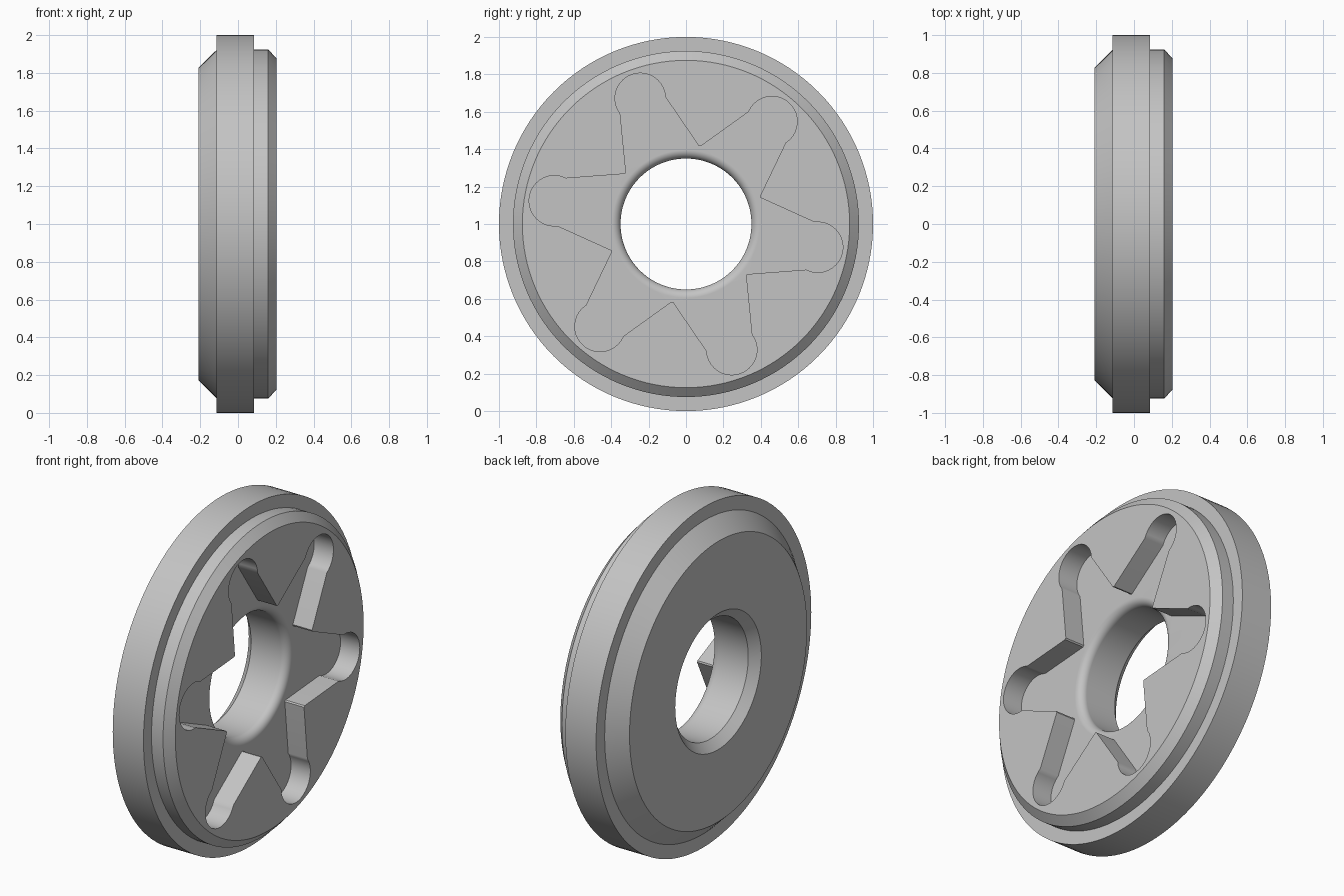
import bpy
import bmesh
from math import cos, sin, pi, radians, atan2
from mathutils import Vector

cube = bpy.data.objects.get("Cube")
if cube:
    bpy.data.objects.remove(cube, do_unlink=True)

SEGMENTS = 128
FLOOR, FACE = 0.08, 0.205      # pocket floor and front face along x
BORE, FILLET = 0.35, 0.045

metal = bpy.data.materials.new("grey_metal")
metal.use_nodes = True
grey = (0.55, 0.55, 0.55, 1)
metal.diffuse_color = grey
metal.node_tree.nodes["Principled BSDF"].inputs["Base Color"].default_value = grey

bm = bmesh.new()


def add_loop(x, points):
    """Closed loop of vertices in the plane at x."""
    verts = [bm.verts.new((x, p[0], p[1] + 1)) for p in points]
    for a, b in zip(verts, verts[1:] + verts[:1]):
        bm.edges.new((a, b))
    return verts


def ring(x, r):
    angles = [2 * pi * i / SEGMENTS for i in range(SEGMENTS)]
    return add_loop(x, [(r * cos(a), r * sin(a)) for a in angles])


def bridge(a, b):
    n = len(a)
    for i in range(n):
        j = (i + 1) % n
        bm.faces.new((a[i], a[j], b[j], b[i]))


def fill_between(a, b):
    """Flat face between two loops in one plane."""
    edges = [bm.edges.get((l[i - 1], l[i])) for l in (a, b) for i in range(len(l))]
    bmesh.ops.triangle_fill(bm, edges=edges, use_beauty=True)


def star_outline():
    """Six round-ended arms separated by slightly rounded points."""
    tip = Vector((0.418 * cos(pi / 6), -0.418 * sin(pi / 6)))
    neck = Vector((0.675, -0.129))
    centre, radius = Vector((0.715, 0)), 0.135
    side = (neck - tip).normalized()
    start = atan2(neck.y, neck.x - centre.x)
    arm = [tip + side * 0.007, tip + side * 0.02]
    steps = 20
    for i in range(steps + 1):
        a = start * (1 - 2 * i / steps)
        arm.append(centre + radius * Vector((cos(a), sin(a))))
    arm += [Vector((p.x, -p.y)) for p in reversed(arm[:2])]
    outline = []
    for k in range(6):
        t = radians(50 + 60 * k)
        outline += [(p.x * cos(t) - p.y * sin(t), p.x * sin(t) + p.y * cos(t)) for p in arm]
    return outline


# Turned section: rounded bore lip, bore, back, flange, front shoulder
profile = []
for i in range(9):
    a = pi / 2 * i / 8
    profile.append((FLOOR - FILLET + FILLET * cos(a), BORE + FILLET - FILLET * sin(a)))
profile += [(-0.16, BORE), (-0.21, 0.40), (-0.21, 0.825), (-0.115, 0.92),
            (-0.115, 1.0), (0.085, 1.0), (0.085, 0.925), (0.16, 0.925), (FACE, 0.875)]
rings = [ring(x, r) for x, r in profile]
for a, b in zip(rings, rings[1:]):
    bridge(a, b)

# Star pocket: floor, walls and surrounding front face
outline = star_outline()
star_floor, star_rim = add_loop(FLOOR, outline), add_loop(FACE, outline)
bridge(star_floor, star_rim)
fill_between(rings[0], star_floor)
fill_between(star_rim, rings[-1])
bmesh.ops.recalc_face_normals(bm, faces=bm.faces[:])

mesh = bpy.data.meshes.new("slotted_disc")
bm.to_mesh(mesh)
bm.free()
mesh.materials.append(metal)
disc = bpy.data.objects.new("slotted_disc", mesh)
bpy.context.collection.objects.link(disc)

# Smooth round walls, crisp machined edges
bpy.context.view_layer.objects.active = disc
disc.select_set(True)
bpy.ops.object.shade_smooth_by_angle(angle=radians(30))
weighted = disc.modifiers.new("flat_face_shading", 'WEIGHTED_NORMAL')
weighted.keep_sharp = True
